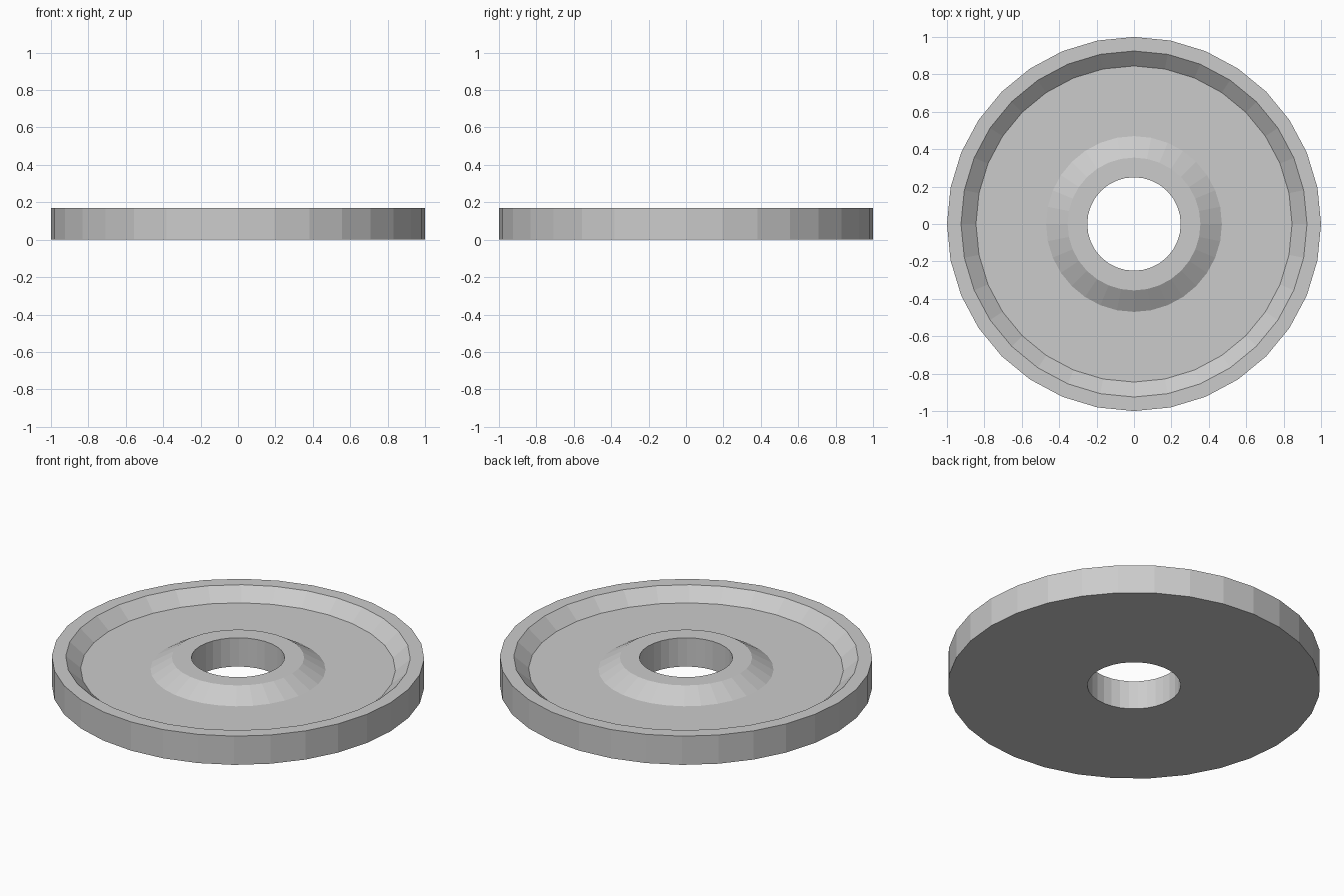
import bpy, bmesh
from math import cos, sin, tau

if "Cube" in bpy.data.objects:
    bpy.data.objects.remove(bpy.data.objects["Cube"])

SIDES = 32

# Cross-section (radius, height): hole, raised hub, dished floor, rim, flat underside
profile = [
    (0.25, 0.0), (1.0, 0.0), (1.0, 0.17), (0.925, 0.17),
    (0.845, 0.10), (0.47, 0.10), (0.355, 0.17), (0.25, 0.17),
]


def lathe(name, profile, sides):
    """Revolve a closed profile around z into a flat-shaded solid."""
    bm = bmesh.new()
    rings = [[bm.verts.new((r * cos(tau * i / sides), r * sin(tau * i / sides), z))
              for r, z in profile] for i in range(sides)]
    n = len(profile)
    for i in range(sides):
        a, b = rings[i], rings[(i + 1) % sides]
        for j in range(n):
            k = (j + 1) % n
            bm.faces.new((a[j], b[j], b[k], a[k]))
    bmesh.ops.recalc_face_normals(bm, faces=bm.faces)
    mesh = bpy.data.meshes.new(name)
    bm.to_mesh(mesh)
    bm.free()
    obj = bpy.data.objects.new(name, mesh)
    bpy.context.collection.objects.link(obj)
    return obj


# Round plate with rim and central hub
lathe("weight_plate", profile, SIDES)
